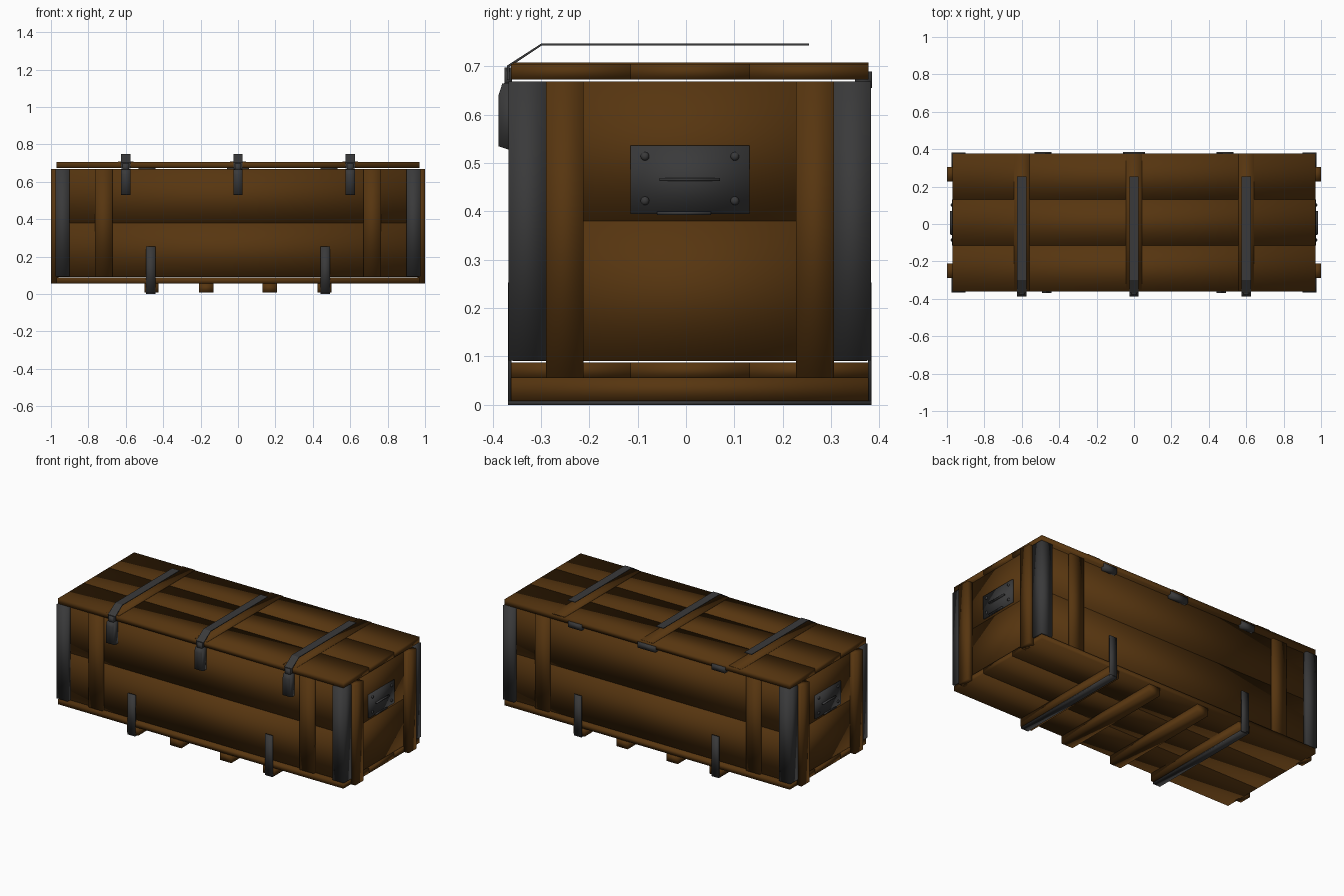
import bpy, bmesh, math
from mathutils import Matrix

if "Cube" in bpy.data.objects:
    bpy.data.objects.remove(bpy.data.objects["Cube"])


def material(name, rgb):
    m = bpy.data.materials.new(name)
    m.diffuse_color = (*rgb, 1)
    m.use_nodes = True
    m.node_tree.nodes["Principled BSDF"].inputs["Base Color"].default_value = m.diffuse_color
    return m


WOOD = material("brown_wood", (0.095, 0.036, 0.005))
METAL = material("dark_metal", (0.042, 0.042, 0.043))
CY = 0.008  # middle of the crate body in y


def finish(name, bm, mat, smooth=True):
    bmesh.ops.recalc_face_normals(bm, faces=bm.faces)
    me = bpy.data.meshes.new(name)
    bm.to_mesh(me)
    bm.free()
    me.materials.append(mat)
    for p in me.polygons:
        p.use_smooth = smooth
    ob = bpy.data.objects.new(name, me)
    bpy.context.collection.objects.link(ob)
    return ob


def box(name, x, y, z, mat, smooth=True):
    """Box from (min, max) ranges; soft normals give the plank its rounded look."""
    bm = bmesh.new()
    size = [b - a for a, b in (x, y, z)]
    mid = [(a + b) / 2 for a, b in (x, y, z)]
    bmesh.ops.create_cube(bm, size=1, matrix=Matrix.Translation(mid) @ Matrix.Diagonal((*size, 1)))
    return finish(name, bm, mat, smooth)


def extrude(name, pts, depth, mat, smooth=False):
    bm = bmesh.new()
    f = bm.faces.new([bm.verts.new(p) for p in pts])
    r = bmesh.ops.extrude_face_region(bm, geom=[f])
    verts = [v for v in r["geom"] if isinstance(v, bmesh.types.BMVert)]
    bmesh.ops.translate(bm, verts=verts, vec=depth)
    return finish(name, bm, mat, smooth)


def rng(s, a, b):
    return tuple(sorted((s * a, s * b)))


def yrng(s, a, b):
    return tuple(sorted((CY + s * a, CY + s * b)))


# Lid and floor planks running lengthwise
edges = [-0.362, -0.115, 0.131, 0.378]
for i in range(3):
    box("lid_plank", (-0.97, 0.97), edges[i:i + 2], (0.673, 0.705), WOOD)
    box("floor_plank", (-0.97, 0.97), edges[i:i + 2], (0.055, 0.087), WOOD)

# Side and end planks, two high
for z in ((0.091, 0.38), (0.38, 0.669)):
    for s in (-1, 1):
        box("side_plank", (-0.965, 0.965), yrng(s, 0.32, 0.35), z, WOOD)
        box("end_plank", rng(s, 0.935, 0.965), (CY - 0.32, CY + 0.32), z, WOOD)

for sx in (-1, 1):
    for sy in (-1, 1):
        # Upright battens on the long sides and posts on the ends
        box("side_batten", rng(sx, 0.67, 0.765), yrng(sy, 0.345, 0.367), (0.091, 0.669), WOOD)
        box("end_post", rng(sx, 0.96, 1.0), yrng(sy, 0.22, 0.298), (0.055, 0.669), WOOD)
        # Angled metal corner guards
        prof = [(0.9, 0.345), (0.9, 0.375), (0.976, 0.375), (0.976, 0.298), (0.955, 0.298), (0.955, 0.345)]
        extrude("corner_guard", [(sx * x, CY + sy * y, 0.092) for x, y in prof], (0, 0, 0.577), METAL, True)

    # End plate with rivets and a grip bar
    box("end_plate", rng(sx, 0.96, 0.973), (-0.115, 0.131), (0.395, 0.536), METAL)
    box("grip_bar", rng(sx, 0.97, 0.985), (-0.055, 0.07), (0.463, 0.469), METAL)
    box("grip_base", rng(sx, 0.97, 0.979), (-0.06, 0.052), (0.393, 0.4), METAL)
    for y in (-0.085, 0.101):
        for z in (0.422, 0.514):
            bm = bmesh.new()
            m = Matrix.Translation((sx * 0.973, y, z)) @ Matrix.Diagonal((0.8, 1, 1, 1))
            bmesh.ops.create_uvsphere(bm, u_segments=10, v_segments=6, radius=0.009, matrix=m)
            finish("plate_rivet", bm, METAL)

    # Skids, the outer ones wrapped by a U-shaped metal strap
    for c in (0.17, 0.462):
        box("skid", rng(sx, c - 0.038, c + 0.038), (-0.362, 0.378), (0.008, 0.055), WOOD)
    box("strap_bottom", rng(sx, 0.442, 0.492), (-0.368, 0.384), (0, 0.008), METAL)
    for sy in (-1, 1):
        box("strap_side", rng(sx, 0.442, 0.492), yrng(sy, 0.369, 0.376), (0, 0.253), METAL)

for x in (-0.6, 0, 0.6):
    # Thin lid batten under each lid strap
    box("lid_batten", (x - 0.042, x + 0.042), (-0.358, 0.378), (0.703, 0.708), WOOD)
    # Raised metal lid strap bending down to the front edge
    strap = [(0.255, 0.747), (-0.30, 0.747), (-0.37, 0.702), (-0.37, 0.672),
             (-0.365, 0.672), (-0.365, 0.699), (-0.299, 0.743), (0.255, 0.743)]
    extrude("lid_strap", [(x - 0.025, y, z) for y, z in strap], (0.05, 0, 0), METAL)
    # Front latch
    latch = [(-0.34, 0.668), (-0.38, 0.665), (-0.388, 0.64), (-0.388, 0.535), (-0.367, 0.528), (-0.34, 0.528)]
    extrude("latch", [(x - 0.025, y, z) for y, z in latch], (0.05, 0, 0), METAL, True)
    box("latch_clip", (x - 0.017, x + 0.017), (-0.376, -0.36), (0.655, 0.698), METAL)

# Hinges on the back
for x, w in ((-0.487, 0.045), (0, 0.06), (0.487, 0.045)):
    box("hinge", (x - w, x + w), (0.35, 0.385), (0.655, 0.69), METAL)
